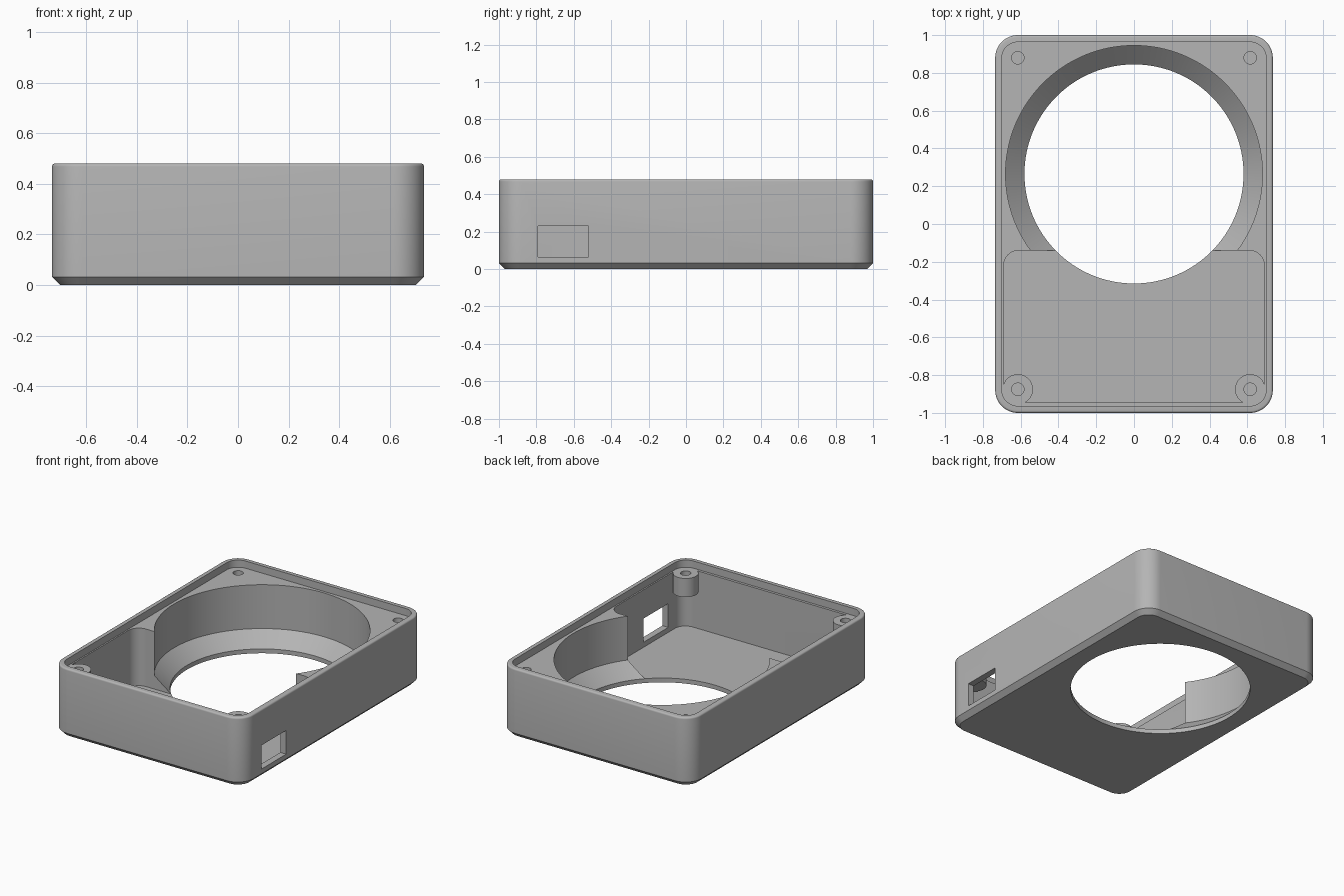
import bpy, bmesh, math

cube = bpy.data.objects.get("Cube")
if cube:
    bpy.data.objects.remove(cube, do_unlink=True)

grey = bpy.data.materials.new("plain_grey")
grey.use_nodes = True
grey.diffuse_color = (0.46, 0.46, 0.46, 1)
grey.node_tree.nodes["Principled BSDF"].inputs["Base Color"].default_value = grey.diffuse_color


def loft(name, loops):
    """Closed solid skinned through equal-length loops, bottom to top."""
    bm = bmesh.new()
    rings = [[bm.verts.new(p) for p in loop] for loop in loops]
    count = len(rings[0])
    for low, high in zip(rings, rings[1:]):
        for i in range(count):
            j = (i + 1) % count
            bm.faces.new((low[i], low[j], high[j], high[i]))
    bm.faces.new(rings[0][::-1])
    bm.faces.new(rings[-1])
    mesh = bpy.data.meshes.new(name)
    bm.to_mesh(mesh)
    bm.free()
    mesh.materials.append(grey)
    ob = bpy.data.objects.new(name, mesh)
    bpy.context.collection.objects.link(ob)
    return ob


def rounded(x, y0, y1, r, z, inset=0, steps=12):
    """Rounded rectangle loop, symmetric in x."""
    loop = []
    corners = [(x - r, y1 - r), (r - x, y1 - r), (r - x, y0 + r), (x - r, y0 + r)]
    for k, (cx, cy) in enumerate(corners):
        for i in range(steps + 1):
            a = math.pi / 2 * (k + i / steps)
            loop.append((cx + (r - inset) * math.cos(a), cy + (r - inset) * math.sin(a), z))
    return loop


def circle(x, y, r, z, n):
    return [(x + r * math.cos(math.tau * i / n), y + r * math.sin(math.tau * i / n), z)
            for i in range(n)]


def combine(body, tool, operation):
    mod = body.modifiers.new(tool.name, "BOOLEAN")
    mod.operation = operation
    mod.solver = "EXACT"
    mod.object = tool
    bpy.context.view_layer.objects.active = body
    bpy.ops.object.modifier_apply(modifier=mod.name)
    bpy.data.objects.remove(tool, do_unlink=True)


# Outer case: chamfered bottom, softly rounded top edge
HEIGHT, EDGE = 0.48, 0.012
sections = [(0, 0.032), (0.032, 0)]
for i in range(5):
    a = math.pi / 2 * i / 4
    sections.append((HEIGHT - EDGE + EDGE * math.sin(a), EDGE * (1 - math.cos(a))))
case = loft("case_body", [rounded(0.735, -1, 1, 0.12, z, d) for z, d in sections])

# Front compartment
combine(case, loft("compartment_cutter", [
    rounded(0.69, -0.945, -0.14, 0.08, z) for z in (0.03, 0.46)]), "DIFFERENCE")

# Large round bore with a conical seat
combine(case, loft("bore_cutter", [
    circle(0, 0.265, r, z, 128)
    for r, z in ((0.58, -0.1), (0.58, 0.03), (0.68, 0.125), (0.68, 0.6))]), "DIFFERENCE")

# Front screw bosses hanging in the corners
for side in (-1, 1):
    combine(case, loft("screw_boss", [
        circle(side * 0.615, -0.875, 0.08, z, 40) for z in (0.3, 0.45)]), "UNION")

# Recess for the lid
combine(case, loft("lid_recess_cutter", [
    rounded(0.70, -0.963, 0.963, 0.085, z) for z in (0.43, 0.6)]), "DIFFERENCE")

# Blind screw holes
for side in (-1, 1):
    for y in (-0.875, 0.88):
        combine(case, loft("screw_hole_cutter", [
            circle(side * 0.615, y, 0.033, z, 24) for z in (0.33, 0.6)]), "DIFFERENCE")

# Port window through the left wall
window = [(0.6, -0.79), (0.85, -0.79), (0.85, -0.52), (0.6, -0.52)]
combine(case, loft("port_cutter", [
    [(x, y, z) for x, y in window] for z in (0.065, 0.23)]), "DIFFERENCE")

bpy.ops.object.select_all(action="DESELECT")
case.select_set(True)
bpy.context.view_layer.objects.active = case
bpy.ops.object.shade_smooth_by_angle(angle=math.radians(30))
